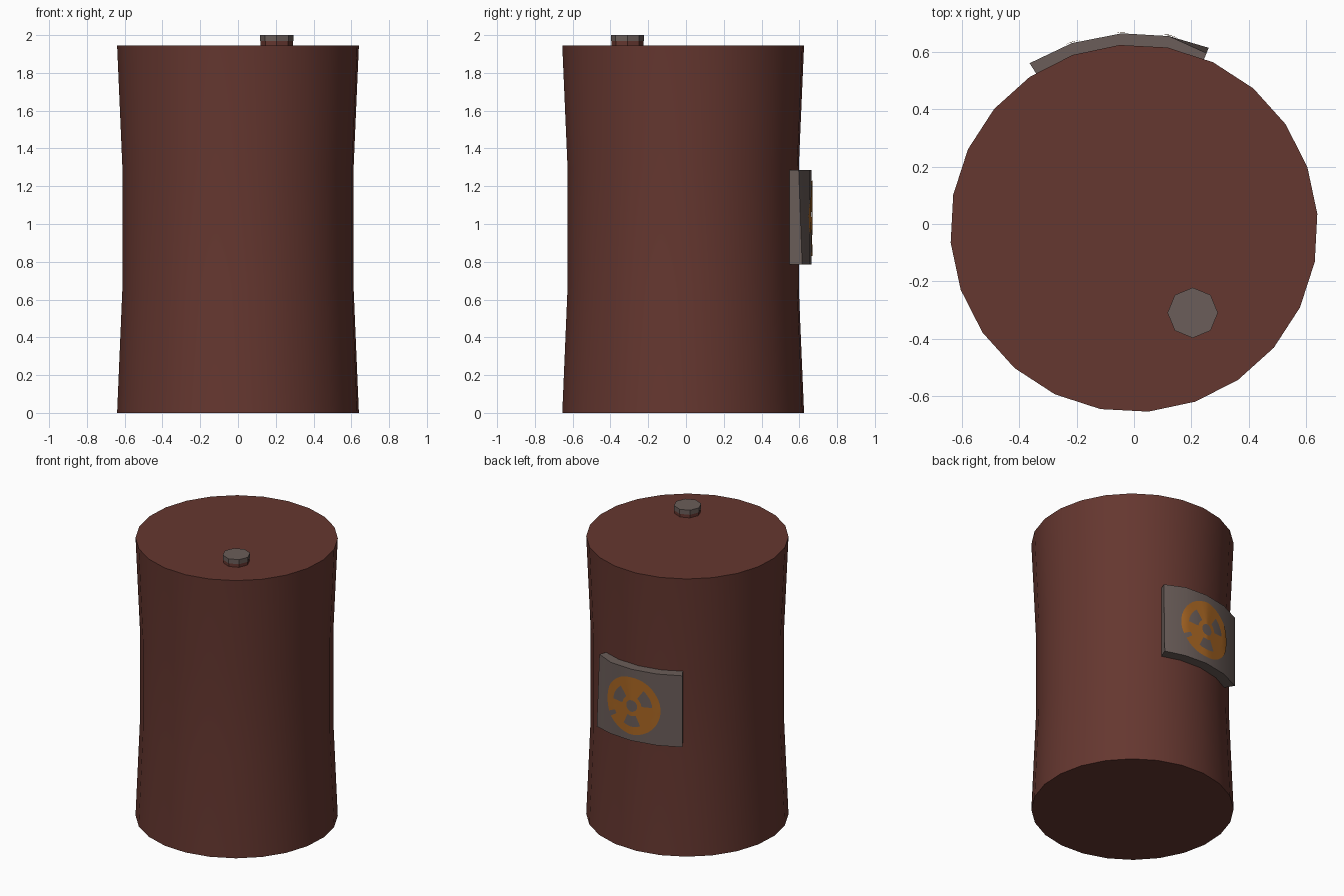
import bpy, bmesh, math
from mathutils import Vector

if "Cube" in bpy.data.objects:
    bpy.data.objects.remove(bpy.data.objects["Cube"])

CY = -0.015          # barrel axis offset in y


def material(name, rgb):
    m = bpy.data.materials.new(name)
    m.diffuse_color = (*rgb, 1)
    m.use_nodes = True
    m.node_tree.nodes["Principled BSDF"].inputs["Base Color"].default_value = m.diffuse_color
    return m


rust = material("rust brown", (0.13, 0.038, 0.029))
grey = material("warm grey", (0.145, 0.11, 0.10))
orange = material("warning orange", (0.40, 0.135, 0.017))


def finish(bm, name, mat, fix=True):
    if fix:
        bmesh.ops.recalc_face_normals(bm, faces=bm.faces[:])
    me = bpy.data.meshes.new(name)
    bm.to_mesh(me)
    bm.free()
    me.materials.append(mat)
    ob = bpy.data.objects.new(name, me)
    bpy.context.collection.objects.link(ob)
    bpy.ops.object.select_all(action='DESELECT')
    ob.select_set(True)
    bpy.context.view_layer.objects.active = ob
    bpy.ops.object.shade_smooth_by_angle(angle=math.radians(30))
    return ob


def lathe(name, profile, sides, cx, cy, phase, mat):
    """Stack of rings (radius, z) with closed ends."""
    bm = bmesh.new()
    rings = []
    for r, z in profile:
        angs = [math.radians(phase) + math.tau * i / sides for i in range(sides)]
        rings.append([bm.verts.new((cx + r * math.cos(a), cy + r * math.sin(a), z)) for a in angs])
    for a, b in zip(rings, rings[1:]):
        for i in range(sides):
            j = (i + 1) % sides
            bm.faces.new((a[i], a[j], b[j], b[i]))
    bm.faces.new(rings[0][::-1])
    bm.faces.new(rings[-1])
    return finish(bm, name, mat)


# Barrel with pinched waist
lathe("barrel", [(0.642, 0), (0.614, 0.66), (0.614, 1.30), (0.642, 1.945)], 24, 0, CY, 4.5, rust)
# Filler neck and cap
lathe("filler_neck", [(0.085, 1.94), (0.085, 1.968)], 8, 0.205, -0.31, 0, rust)
lathe("filler_cap", [(0.088, 1.968), (0.088, 2.0)], 8, 0.205, -0.31, 0, grey)

# Curved sign plate on the back
ANG = [67.5, 79.7, 93.6, 108.5, 122.3]
Z0, Z1 = 0.785, 1.285


def rim(i, z, r=0.682):
    if i == 0:                                   # top right corner is bent inwards
        r -= 0.02 * (z - Z0) / (Z1 - Z0)
    a = math.radians(ANG[i])
    return Vector((r * math.cos(a), CY + r * math.sin(a), z))


bm = bmesh.new()
cols = []
for i in range(len(ANG)):
    pts = (rim(i, Z0, 0.6), rim(i, Z0), rim(i, Z1), rim(i, Z1, 0.6))
    cols.append([bm.verts.new(p) for p in pts])
for a, b in zip(cols, cols[1:]):
    for k in range(4):
        n = (k + 1) % 4
        bm.faces.new((a[k], a[n], b[n], b[k]))
bm.faces.new(cols[0])
bm.faces.new(cols[-1][::-1])
finish(bm, "sign_plate", grey)


# Warning symbol: thin perforated disc following the plate
def on_plate(s, z):
    deg = 93.8 + math.degrees(s / 0.68)
    i = max(k for k in range(len(ANG) - 1) if ANG[k] <= deg)
    t = (deg - ANG[i]) / (ANG[i + 1] - ANG[i])
    p = rim(i, z).lerp(rim(i + 1, z), t)
    a = math.radians(deg)
    return p + 0.005 * Vector((math.cos(a), math.sin(a), 0))


bm = bmesh.new()
radii = [0.04, 0.07, 0.105, 0.145, 0.172, 0.2]
N = 36
grid = []
for r in radii:
    phis = [math.radians(5 + 10 * k) for k in range(N)]
    grid.append([bm.verts.new(on_plate(r * math.cos(p), 1.03 + r * math.sin(p))) for p in phis])
for j in range(len(radii) - 1):
    for k in range(N):
        mid = 10 + 10 * k
        blade = j in (1, 2) and min(abs(mid - c) for c in (30, 150, 270)) <= 20
        worn = j >= 3 and mid == 210             # chipped paint at the edge
        if not (blade or worn):
            n = (k + 1) % N
            bm.faces.new((grid[j][k], grid[j][n], grid[j + 1][n], grid[j + 1][k]))
for f in bm.faces:
    f.normal_update()
    if f.normal.y < 0:
        f.normal_flip()
finish(bm, "warning_symbol", orange, fix=False)
